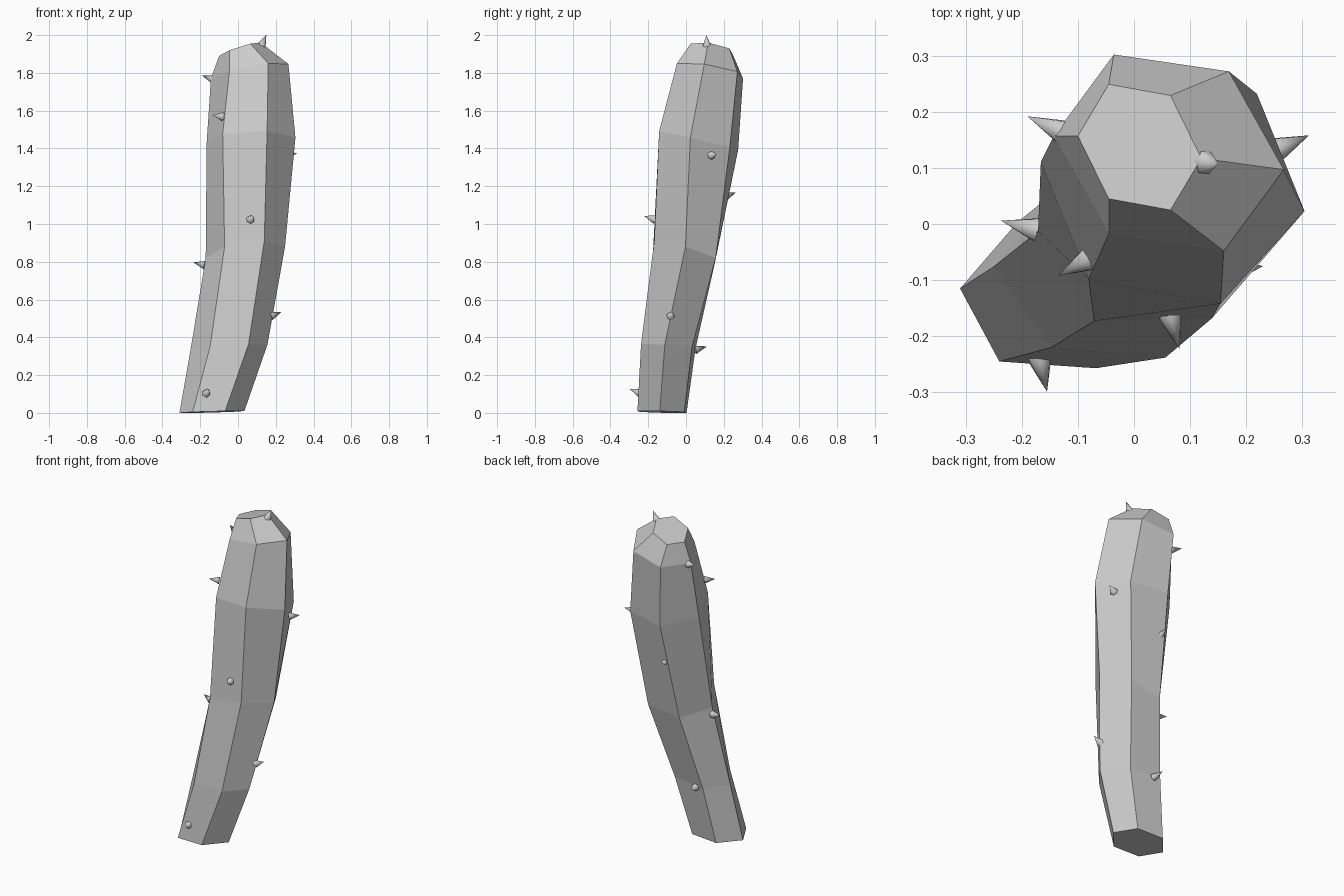
import bpy, bmesh
from mathutils import Vector


def make_object(name, bm):
    mesh = bpy.data.meshes.new(name)
    bm.normal_update()
    bm.to_mesh(mesh)
    bm.free()
    obj = bpy.data.objects.new(name, mesh)
    bpy.context.collection.objects.link(obj)
    return obj


# Stem: leaning six-sided rings, each given as centre, left spoke, front-left spoke
RINGS = [
    ((-0.138, -0.127, 0.005), (-0.172, 0.012, -0.005), (-0.102, -0.118, 0.0)),
    ((-0.047, -0.094, 0.352), (-0.203, 0.018, -0.010), (-0.100, -0.126, 0.003)),
    ((0.039, -0.008, 0.850), (-0.210, -0.005, -0.030), (-0.110, -0.165, 0.030)),
    ((0.069, 0.067, 1.442), (-0.235, 0.044, -0.015), (-0.150, -0.165, 0.035)),
    ((0.062, 0.127, 1.810), (-0.205, 0.030, -0.037), (-0.107, -0.145, 0.003)),
    ((0.010, 0.137, 1.925), (-0.110, 0.020, -0.035), (-0.055, -0.092, -0.005)),
]

bm = bmesh.new()
loops = []
for centre, left, front in RINGS:
    c, a, b = Vector(centre), Vector(left), Vector(front)
    # a skewed hexagon: the other four corners follow from the two spokes
    loops.append([bm.verts.new(c + s) for s in (a, b, b - a, -a, -b, a - b)])
for low, high in zip(loops, loops[1:]):
    for i in range(6):
        j = (i + 1) % 6
        bm.faces.new((low[i], low[j], high[j], high[i]))
bm.faces.new(loops[0][::-1])
bm.faces.new(loops[-1])
make_object("cactus_stem", bm)

# Spines: small cones, base centre and tip
SPINES = [
    ((0.125, 0.110, 1.945), (0.150, 0.108, 2.000)),
    ((-0.130, 0.165, 1.765), (-0.190, 0.192, 1.785)),
    ((-0.083, -0.064, 1.568), (-0.135, -0.092, 1.576)),
    ((0.258, 0.134, 1.363), (0.312, 0.158, 1.375)),
    ((0.065, -0.165, 1.023), (0.081, -0.222, 1.043)),
    ((-0.175, -0.010, 0.782), (-0.237, 0.006, 0.797)),
    ((0.175, -0.082, 0.512), (0.230, -0.075, 0.535)),
    ((-0.168, -0.240, 0.103), (-0.155, -0.299, 0.127)),
    ((-0.010, 0.205, 1.143), (-0.016, 0.265, 1.167)),
    ((-0.100, 0.048, 0.333), (-0.116, 0.112, 0.352)),
]

for n, (base, tip) in enumerate(SPINES):
    base, tip = Vector(base), Vector(tip)
    axis = tip - base
    bm = bmesh.new()
    bmesh.ops.create_cone(bm, cap_ends=True, segments=6, radius1=0.023,
                          radius2=0.0, depth=axis.length)
    bmesh.ops.remove_doubles(bm, verts=bm.verts, dist=0.0001)
    for f in bm.faces:
        f.smooth = len(f.verts) == 3
    for e in bm.edges:
        e.smooth = all(f.smooth for f in e.link_faces)
    spine = make_object(f"spine_{n + 1}", bm)
    spine.location = (base + tip) / 2
    spine.rotation_euler = axis.to_track_quat('Z', 'Y').to_euler()
